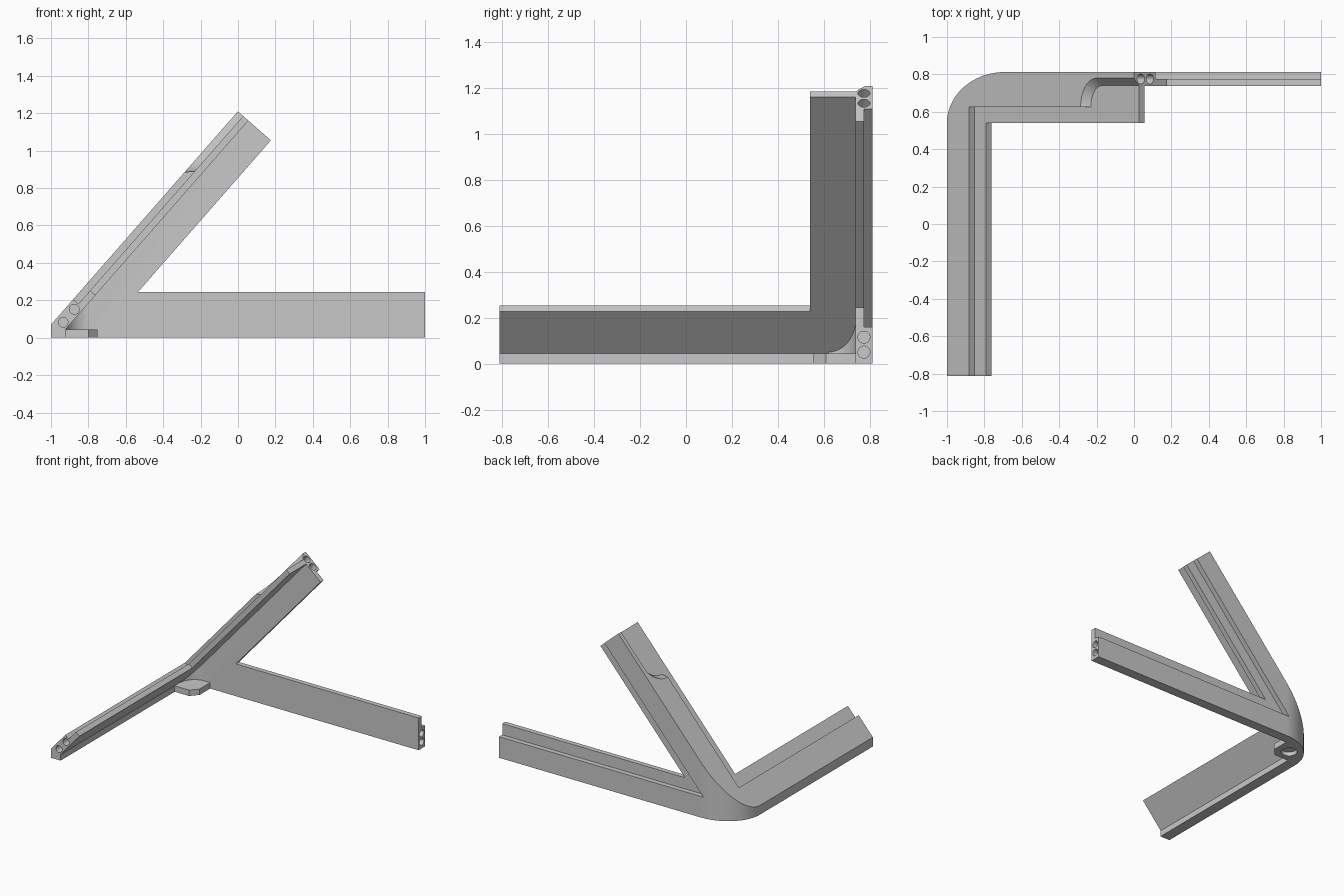
import bpy, bmesh, math
from mathutils import Vector

cube = bpy.data.objects.get("Cube")
if cube:
    bpy.data.objects.remove(cube)

grey = bpy.data.materials.new("light grey")
grey.use_nodes = True
grey.diffuse_color = (0.58, 0.58, 0.58, 1)
grey.node_tree.nodes["Principled BSDF"].inputs["Base Color"].default_value = grey.diffuse_color

# Sloping frame: t runs up the slope, p runs into the material
DT = Vector((0.659, 0, 0.752))
DP = Vector((0.752, 0, -0.659))
ORIGIN = Vector((-1, 0, 0.07))
HALF, THICK, BACK = 0.0375, 0.075, 0.8125
END = 1.516


def slope(t, p, y=0.0):
    return ORIGIN + DT * t + DP * p + Vector((0, y, 0))


def loft(name, ring_a, ring_b):
    """Solid between two matching rings of points, facing outwards."""
    bm = bmesh.new()
    a = [bm.verts.new(v) for v in ring_a]
    b = [bm.verts.new(v) for v in ring_b]
    cap = bm.faces.new(a)
    bm.faces.new(b[::-1])
    for i in range(len(a)):
        j = (i + 1) % len(a)
        bm.faces.new((a[j], a[i], b[i], b[j]))
    bm.normal_update()
    if cap.normal.dot(b[0].co - a[0].co) > 0:
        bmesh.ops.reverse_faces(bm, faces=bm.faces[:])
    mesh = bpy.data.meshes.new(name)
    bm.to_mesh(mesh)
    bm.free()
    mesh.materials.append(grey)
    obj = bpy.data.objects.new(name, mesh)
    bpy.context.collection.objects.link(obj)
    return obj


def plan(name, pts, z0, z1):
    return loft(name, [(x, y, z0) for x, y in pts], [(x, y, z1) for x, y in pts])


def side(name, pts, y0, y1):
    return loft(name, [(x, y0, z) for x, z in pts], [(x, y1, z) for x, z in pts])


def arc(cx, cy, rx, ry, a0, a1, n=24):
    angles = [math.radians(a0 + (a1 - a0) * i / n) for i in range(n + 1)]
    return [(cx + rx * math.cos(a), cy + ry * math.sin(a)) for a in angles]


def rod(name, centre, axis, radius, length):
    axis = Vector(axis).normalized()
    u = axis.orthogonal().normalized()
    v = axis.cross(u)
    ring = [Vector(centre) + u * x + v * y for x, y in arc(0, 0, radius, radius, 0, 348.75, 31)]
    return loft(name, [q - axis * length for q in ring], [q + axis * length for q in ring])


def combine(target, other, operation):
    mod = target.modifiers.new(other.name, "BOOLEAN")
    mod.operation = operation
    mod.solver = "MANIFOLD"
    mod.object = other
    bpy.context.view_layer.update()
    bpy.context.view_layer.objects.active = target
    bpy.ops.object.modifier_apply(modifier=mod.name)
    bpy.data.objects.remove(other)


# Upright V-shaped wall: a wide inner layer and a narrow outer layer.
# Parts run past the final outline by differing amounts and are trimmed later.
def wall(name, width, height, y0, y1, over):
    notch_t = (height - ORIGIN.z - DP.z * width) / DT.z
    inset, top = over / 4, END + over
    ring = [slope(-0.3, inset), slope(top, inset), slope(top, width), slope(notch_t, width)]
    pts = [(v.x, v.z) for v in ring] + [(1 + over, height), (1 + over, -over)]
    return side(name, pts, y0, y1)


frame = wall("corner_bracket", 0.235, 0.245, BACK - THICK, BACK - HALF, 0.2)
wall_outer = wall("wall_outer_layer", 0.155, 0.16, BACK - THICK + 0.005, 0.94, 0.17)

# Sloping L-shaped plate, inner layer
pts = [(-0.2, -0.9), (0.275, -0.9), (0.275, 0.54), (1.75, 0.54), (1.75, 0.9), (-0.2, 0.9)]
plate_inner = loft("plate_inner_layer", [slope(t, HALF, y) for t, y in pts],
                   [slope(t, THICK, y) for t, y in pts])


# Outer layer, narrowed near the top by a bevelled round cut
def outer_ring(p):
    grow = 1.07 * p
    cut = arc(1.214, 0.625, 0.13 - grow, 0.155 - grow, 180, 90, 16)
    pts = [(-0.22, -0.92), (0.18, -0.92), (0.18, 0.625)] + cut
    pts += [(1.65, cut[-1][1]), (1.65, 0.92), (-0.22, 0.92)]
    return [slope(t, p, y) for t, y in pts]


plate_outer = loft("plate_outer_layer", outer_ring(-0.03), outer_ring(0.065))

# Inside corner fillet, foot strip and base tab
fillet = plan("inner_fillet", [(-1.12, 0.88), (-1.12, 0.62)]
              + arc(-0.787, 0.62, 0.131, BACK - THICK - 0.617, 180, 90) + [(-0.787, 0.88)], -0.07, 0.6)
foot = plan("foot_strip", [(-1.08, -0.87), (-0.92, -0.87), (-0.92, 0.87), (-1.08, 0.87)], -0.13, 0.044)
tab = plan("base_tab", [(-0.95, 0.555), (-0.8, 0.555), (-0.75, 0.61), (-0.75, 0.78),
                        (-0.95, 0.78)], -0.11, 0.045)
for part in (wall_outer, plate_inner, plate_outer, fillet, foot, tab):
    combine(frame, part, "UNION")

# Trim to the outer plan with its rounded corner, then to the side profile
outline = plan("plan_trim", [(-1, -BACK), (1.1, -BACK), (1.1, BACK)]
               + arc(-0.69, 0.54, 0.31, BACK - 0.54, 90, 180, 32), -0.5, 1.6)
combine(frame, outline, "INTERSECT")
low, top, tip = slope(-ORIGIN.z / DT.z, 0), slope(END, 0), slope(END, 0.24)
profile = side("profile_trim", [(low.x, 0), (1, 0), (1, 0.3), (tip.x, tip.z), (top.x, top.z)], -1, 1)
combine(frame, profile, "INTERSECT")

# Pairs of pin holes in the three arm ends, and a socket under the tab
mid = BACK - HALF
holes = []
for d in (0.05, 0.115):
    holes.append(rod("pin_hole", (1, mid, d), (1, 0, 0), 0.026, 0.12))
    holes.append(rod("pin_hole", slope(END, d, mid), DT, 0.026, 0.12))
for x, z in ((-0.935, 0.083), (-0.875, 0.152)):
    holes.append(rod("pin_hole", (x, -BACK, z), (0, 1, 0), 0.026, 0.12))
holes.append(rod("socket", (-0.85, 0.65, 0), (0, 0, 1), 0.055, 0.03))
for hole in holes:
    combine(frame, hole, "DIFFERENCE")

bpy.ops.object.select_all(action="DESELECT")
frame.select_set(True)
bpy.context.view_layer.objects.active = frame
bpy.ops.object.shade_smooth_by_angle(angle=math.radians(25))
